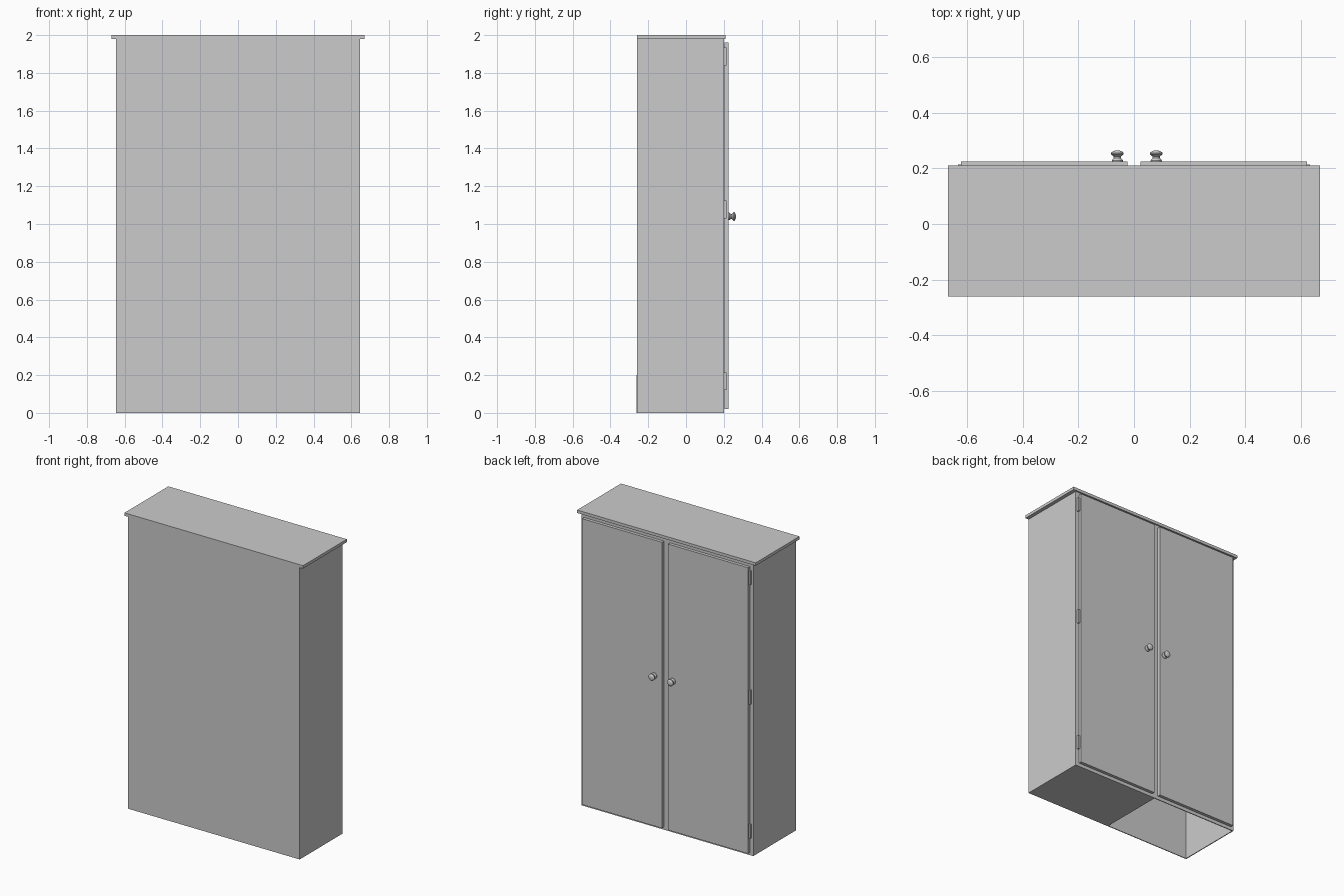
import bpy
import bmesh
import math

default = bpy.data.objects.get("Cube")
if default:
    bpy.data.objects.remove(default, do_unlink=True)


def make_material(name, rgb):
    mat = bpy.data.materials.new(name)
    mat.use_nodes = True
    colour = (*rgb, 1.0)
    mat.diffuse_color = colour
    mat.node_tree.nodes["Principled BSDF"].inputs["Base Color"].default_value = colour
    return mat


GREY = make_material("light_grey", (0.6, 0.6, 0.6))


def add_object(name, bm):
    bmesh.ops.recalc_face_normals(bm, faces=bm.faces)
    mesh = bpy.data.meshes.new(name)
    bm.to_mesh(mesh)
    bm.free()
    mesh.materials.append(GREY)
    obj = bpy.data.objects.new(name, mesh)
    bpy.context.collection.objects.link(obj)
    return obj


def box(name, x, y, z):
    """Box from (low, high) ranges on each axis."""
    bm = bmesh.new()
    bmesh.ops.create_cube(bm, size=1)
    for v in bm.verts:
        v.co = [lo + (c + 0.5) * (hi - lo) for c, (lo, hi) in zip(v.co, (x, y, z))]
    return add_object(name, bm)


def knob(name, x, y, z, sides=12):
    """Turned knob pointing along +y, lathed from a radius and depth profile."""
    profile = [(0, 0), (0.020, 0), (0.020, 0.004), (0.013, 0.012), (0.013, 0.018),
               (0.023, 0.026), (0.023, 0.031), (0.014, 0.038), (0, 0.040)]
    bm = bmesh.new()
    points = [bm.verts.new((x + r, y + d, z)) for r, d in profile]
    edges = [bm.edges.new(pair) for pair in zip(points, points[1:])]
    bmesh.ops.spin(bm, geom=points + edges, cent=(x, y, z), axis=(0, 1, 0),
                   angle=math.tau, steps=sides)
    bmesh.ops.remove_doubles(bm, verts=bm.verts, dist=0.0005)
    return add_object(name, bm)


HALF, REAR, FACE, TOP = 0.645, -0.26, 0.20, 1.98
WALL = 0.006

# Carcass
box("top_board", (-0.67, 0.67), (REAR, 0.21), (TOP, 2.0))
box("plain_panel", (-HALF, HALF), (REAR, REAR + WALL), (0, TOP))
box("center_divider", (-WALL / 2, WALL / 2), (REAR + WALL, FACE - WALL), (0, TOP))
box("panel_seam", (-0.002, 0.002), (REAR - 0.001, REAR), (0, 0.2))
# The floor covers only one half; the other half is open below
box("floor_board", (0, HALF - WALL), (REAR + WALL, FACE), (0, WALL))

# Frame behind the doors
box("frame_top_rail", (-HALF, HALF), (FACE - WALL, FACE), (1.93, TOP))
box("frame_bottom_rail", (-HALF, HALF), (FACE - WALL, FACE), (0, 0.05))
box("frame_center_stile", (-0.04, 0.04), (FACE - WALL, FACE), (0.05, 1.93))

# Sides, doors, hinges and knobs
for side, s in (("left", 1), ("right", -1)):
    def span(a, b):
        return tuple(sorted((s * a, s * b)))

    box(side + "_side", span(HALF - WALL, HALF), (REAR, FACE), (0, TOP))
    box(side + "_frame_stile", span(0.6, HALF), (FACE - WALL, FACE), (0.05, 1.93))
    box(side + "_door", span(0.023, 0.622), (FACE + 0.004, 0.225), (0.02, 1.96))
    for i, z in enumerate((0.12, 1.03, 1.84)):
        box(f"{side}_hinge_{i + 1}", span(0.618, 0.633), (FACE, 0.214), (z, z + 0.095))
    knob(side + "_knob", 0.08 if s > 0 else -0.06, 0.225, 1.04)
